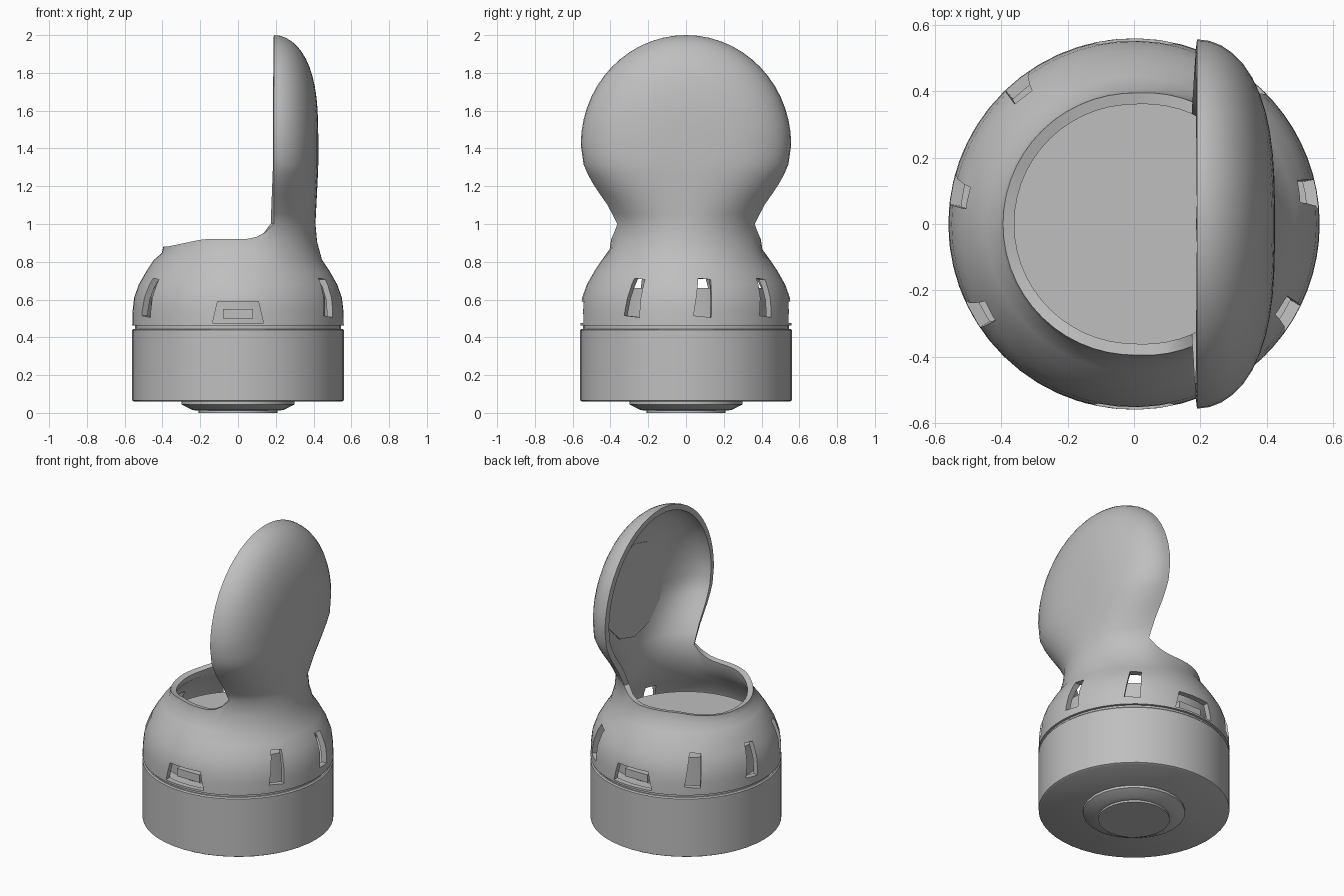
import bpy, bmesh
from math import sin, cos, pi, sqrt, acos, radians
from mathutils import Matrix

if "Cube" in bpy.data.objects:
    bpy.data.objects.remove(bpy.data.objects["Cube"])

grey = bpy.data.materials.new("plain grey")
grey.use_nodes = True
GREY = (0.52, 0.52, 0.52, 1)
grey.diffuse_color = GREY
grey.node_tree.nodes["Principled BSDF"].inputs["Base Color"].default_value = GREY


def add_object(name, bm):
    mesh = bpy.data.meshes.new(name)
    bm.to_mesh(mesh)
    bm.free()
    mesh.materials.append(grey)
    obj = bpy.data.objects.new(name, mesh)
    bpy.context.collection.objects.link(obj)
    return obj


def activate(obj):
    bpy.ops.object.select_all(action='DESELECT')
    obj.select_set(True)
    bpy.context.view_layer.objects.active = obj


def smooth(obj, angle=35):
    activate(obj)
    bpy.ops.object.shade_smooth_by_angle(angle=radians(angle))


def apply(obj, mod):
    activate(obj)
    bpy.ops.object.modifier_apply(modifier=mod.name)


def skin(bm, low, high, closed=False):
    """Join two rows of vertices with quads facing outward."""
    n = len(low)
    for j in range(n if closed else n - 1):
        k = (j + 1) % n
        bm.faces.new((low[j], low[k], high[k], high[j]))


def lathe(name, profile, sides=48):
    """Closed solid of revolution from (radius, height) pairs, bottom to top."""
    bm = bmesh.new()
    rows = [[bm.verts.new((r * cos(2 * pi * j / sides), r * sin(2 * pi * j / sides), z))
             for j in range(sides)] for r, z in profile]
    for low, high in zip(rows, rows[1:]):
        skin(bm, low, high, True)
    bm.faces.new(rows[0][::-1])
    bm.faces.new(rows[-1])
    obj = add_object(name, bm)
    smooth(obj)
    return obj


# Base drum with seam, foot, and the inner core whose top is the floor
lathe("base_drum", [(0.55, 0.06), (0.56, 0.066), (0.56, 0.438), (0.553, 0.445)])
lathe("seam_ring", [(0.545, 0.44), (0.545, 0.47)])
lathe("foot", [(0.21, 0), (0.21, 0.012), (0.24, 0.015), (0.30, 0.045), (0.30, 0.065)], 24)
lathe("inner_core", [(0.46, 0.455), (0.46, 0.66)])

# Shell: round skirt with a raised rim, growing into a tall hood on the +x side
NECK_R, EDGE_X, DEPTH = 0.41, 0.19, 0.235
CENTRE_Z, HALF_W, HALF_H = 1.42, 0.557, 0.58
HOOD_COLS, REST_COLS = 24, 36
span = acos(EDGE_X / NECK_R)
angles = [-span + 2 * span * j / HOOD_COLS for j in range(HOOD_COLS + 1)]
angles += [span + (2 * pi - 2 * span) * j / REST_COLS for j in range(1, REST_COLS)]


def rim_point(a):
    x = NECK_R * cos(a)
    z = 0.88 + 0.04 * max(0, min(1, (x + 0.39) / 0.2))
    t = max(0, min(1, x / EDGE_X))
    return 0.395 + 0.015 * t, z + 0.08 * t ** 3


def hood_width(z):
    steps = [(1.0, 0.363), (1.1, 0.415), (1.2, 0.485), (1.3, 0.54), (CENTRE_Z, HALF_W)]
    for (z0, w0), (z1, w1) in zip(steps, steps[1:]):
        if z <= z1:
            return w0 + (w1 - w0) * (z - z0) / (z1 - z0)
    return HALF_W * sqrt(max(0, 1 - ((z - CENTRE_Z) / HALF_H) ** 2))


def hood_point(a, z):
    w = hood_width(z)
    s = sin(a / span * pi / 2)
    rise = max(0, z - CENTRE_Z) / HALF_H
    rho = min(1, sqrt((s * w / HALF_W) ** 2 + rise ** 2)) if rise else abs(s)
    x = EDGE_X + DEPTH * sqrt(max(0, 1 - rho ** 3))
    y = s * w
    t = min(1, (z - 1) / 0.3)
    neck_y = w * sin(a) / sin(span)
    return (x * t + NECK_R * cos(a) * (1 - t), y * t + neck_y * (1 - t), z)


bm = bmesh.new()
rows = []
for r, z in [(0.56, 0.462), (0.558, 0.54), (0.55, 0.61), (0.525, 0.68),
             (0.485, 0.75), (0.445, 0.81)]:
    rows.append([bm.verts.new((r * cos(a), r * sin(a), z)) for a in angles])
for f in (0.5, 1):
    row = []
    for a in angles:
        r, z = rim_point(a)
        r, z = r + (1 - f) * 0.018, 0.81 + (z - 0.81) * f
        row.append(bm.verts.new((r * cos(a), r * sin(a), z)))
    rows.append(row)
for low, high in zip(rows, rows[1:]):
    skin(bm, low, high, True)

heights = [1 + (CENTRE_Z - 1) * i / 8 for i in range(1, 9)]
heights += [CENTRE_Z + HALF_H * sin(pi / 2 * i / 14) for i in range(1, 15)]
low = rows[-1][:HOOD_COLS + 1]
for z in heights:
    high = [bm.verts.new(hood_point(a, z)) for a in angles[:HOOD_COLS + 1]]
    skin(bm, low, high)
    low = high
bmesh.ops.remove_doubles(bm, verts=bm.verts, dist=0.0005)
shell = add_object("hooded_shell", bm)
wall = shell.modifiers.new("wall", 'SOLIDIFY')
wall.thickness, wall.offset = 0.035, -1
apply(shell, wall)

# Cut the upright side slots and the front and back ports
bm = bmesh.new()


def cutter_box(angle, width, z0, z1, lean=0, taper=1.0):
    place = (Matrix.Rotation(angle, 4, 'Z') @ Matrix.Translation((0.52, 0, (z0 + z1) / 2))
             @ Matrix.Rotation(lean, 4, 'X') @ Matrix.Diagonal((0.26, width, z1 - z0, 1)))
    verts = bmesh.ops.create_cube(bm, size=1)["verts"]
    for v in verts:
        if v.co.z > 0:
            v.co.y *= taper
    bmesh.ops.transform(bm, matrix=place, verts=verts)


for side in (-30, 10, 50, 130, 170, 210):
    cutter_box(radians(side), 0.095, 0.51, 0.71, -0.1, 0.7)
for side in (-90, 90):
    cutter_box(radians(side), 0.27, 0.475, 0.59, 0, 0.8)
cutters = add_object("slot_cutters", bm)
cutters.hide_render = True
cut = shell.modifiers.new("slots", 'BOOLEAN')
cut.operation, cut.solver, cut.object = 'DIFFERENCE', 'EXACT', cutters
apply(shell, cut)
bpy.data.objects.remove(cutters)
smooth(shell, 40)

# Flat plate set in the hollow of the hood
bm = bmesh.new()
bmesh.ops.create_cone(bm, cap_ends=True, segments=12, radius1=0.3, radius2=0.3, depth=0.02,
                      matrix=Matrix.Translation((0.378, 0, 1.43)) @ Matrix.Rotation(pi / 2, 4, 'Y'))
smooth(add_object("hood_plate", bm))

# Sockets recessed inside the front and back ports
for name, side in (("front_socket", -1), ("back_socket", 1)):
    bm = bmesh.new()
    bmesh.ops.create_cube(bm, size=1, matrix=Matrix.Translation((0, side * 0.475, 0.525))
                          @ Matrix.Diagonal((0.16, 0.07, 0.05, 1)))
    add_object(name, bm)
